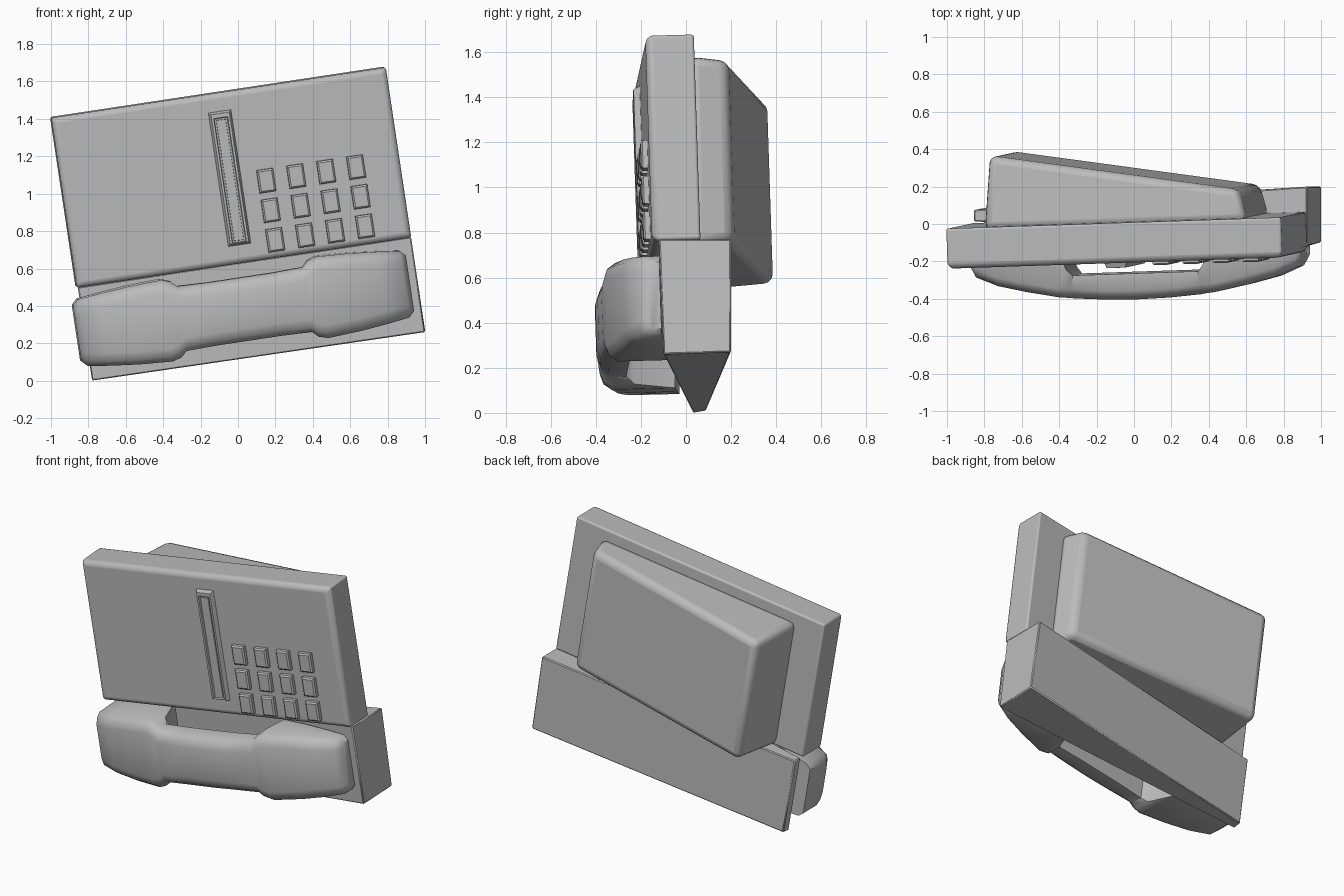
import bpy, bmesh
from mathutils import Matrix, Vector

cube = bpy.data.objects.get("Cube")
if cube:
    bpy.data.objects.remove(cube, do_unlink=True)

grey = bpy.data.materials.new("plain grey")
grey.use_nodes = True
grey.diffuse_color = (0.5, 0.5, 0.5, 1)
grey.node_tree.nodes["Principled BSDF"].inputs["Base Color"].default_value = (0.5, 0.5, 0.5, 1)

# Tilted frame of the phone: u across, v up the panel, n out of its face
u = Vector((1.79, 0.06, 0.27)).normalized()
n = u.cross(Vector((-0.14, -0.03, 0.91))).normalized()
v = n.cross(u)
FRAME = Matrix((u, v, n)).transposed().to_4x4()
FRAME.translation = (-0.035, -0.195, 1.085)


def loft(name, rings, bevel=0.0, segments=3, frame=FRAME):
    """Closed skin through a row of equal-sized rings."""
    bm = bmesh.new()
    rows = [[bm.verts.new(p) for p in ring] for ring in rings]
    count = len(rows[0])
    for a, b in zip(rows, rows[1:]):
        for i in range(count):
            j = (i + 1) % count
            bm.faces.new((a[i], a[j], b[j], b[i]))
    bm.faces.new(rows[0][::-1])
    bm.faces.new(rows[-1])
    bmesh.ops.recalc_face_normals(bm, faces=bm.faces)
    mesh = bpy.data.meshes.new(name)
    bm.to_mesh(mesh)
    bm.free()
    mesh.materials.append(grey)
    ob = bpy.data.objects.new(name, mesh)
    bpy.context.collection.objects.link(ob)
    ob.matrix_world = frame
    if bevel:
        mod = ob.modifiers.new("soft edges", "BEVEL")
        mod.width = bevel
        mod.segments = segments
        mod.limit_method = "ANGLE"
        mod.angle_limit = 0.4
    bpy.ops.object.select_all(action="DESELECT")
    ob.select_set(True)
    bpy.context.view_layer.objects.active = ob
    bpy.ops.object.shade_smooth_by_angle(angle=0.7)
    return ob


def rect(cx, cy, w, h, z):
    return [(cx + sx * w / 2, cy + sy * h / 2, z)
            for sx, sy in ((-1, -1), (1, -1), (1, 1), (-1, 1))]


# Main panel
loft("panel", [rect(0, 0, 1.81, 0.92, -0.215), rect(0, 0, 1.81, 0.92, -0.02),
               rect(0, 0, 1.77, 0.88, 0)], 0.012)

# Wedge-shaped housing behind the panel, deeper on one side
back = [(x, y, -0.37 if x > 0 else -0.595) for x, y, z in rect(0, -0.03, 1.34, 0.81, 0)]
loft("rear_housing", [rect(0, -0.03, 1.42, 0.85, -0.2), back], 0.04)

# Raised slot: sloping surround with a sunken well and an insert
loft("slot_surround", [rect(-0.01, 0, 0.13, 0.73, -0.01), rect(-0.01, 0, 0.1, 0.7, 0.028),
                       rect(-0.01, -0.01, 0.075, 0.675, 0.028),
                       rect(-0.01, -0.01, 0.07, 0.67, 0.012)], 0.004, 2)
loft("slot_insert", [rect(-0.01, -0.01, 0.055, 0.655, 0.005),
                     rect(-0.01, -0.01, 0.05, 0.65, 0.018)])

# Keypad
for row in range(3):
    for col in range(4):
        cx, cy = 0.182 + 0.162 * col, -0.043 - 0.16 * row
        loft(f"key_{row + 1}_{col + 1}", [rect(cx, cy, 0.09, 0.125, -0.01),
                                          rect(cx, cy, 0.088, 0.123, 0.022),
                                          rect(cx, cy, 0.07, 0.105, 0.03)])

# Cradle: tapered wedge, thin at one end and deep at the other
thin = [(-0.78, 0.03, 0), (-0.78, 0.09, 0.01), (-0.857, 0.075, 0.5), (-0.857, 0.015, 0.5)]
deep = [(1.0, -0.1, 0.26), (1.0, 0.2, 0.27), (0.925, 0.2, 0.77), (0.925, -0.12, 0.77)]
loft("cradle", [thin, deep], 0.006, 1, Matrix())

# Handset: bowed front, slim grip between two deep end pads
half = [(0.9, 0.15, 0.03), (0.87, 0.18, 0.08), (0.75, 0.195, 0.13), (0.6, 0.21, 0.165),
        (0.42, 0.22, 0.2), (0.37, 0.205, 0.205), (0.34, 0.175, 0.21), (0.17, 0.17, 0.222)]
stations = [(-x, h, f) for x, h, f in half] + [(0, 0.17, 0.226)] + half[::-1]
rings = []
for x, h, f in stations:
    rear = -0.1 + 0.07 * x / 0.9
    if abs(x) < 0.36:
        rear = 0.085
    elif abs(x) < 0.4:
        rear = 0.05
    edge = min(0.05, (f - rear) * 0.4)
    rings.append([(x - 0.04, y - 0.7, z) for y, z in (
        (-h, rear), (-h, f - edge), (-h + edge * 0.5, f - edge * 0.3), (-h + edge * 1.4, f),
        (h - edge * 1.4, f), (h - edge * 0.5, f - edge * 0.3), (h, f - edge), (h, rear))])
loft("handset", rings)
